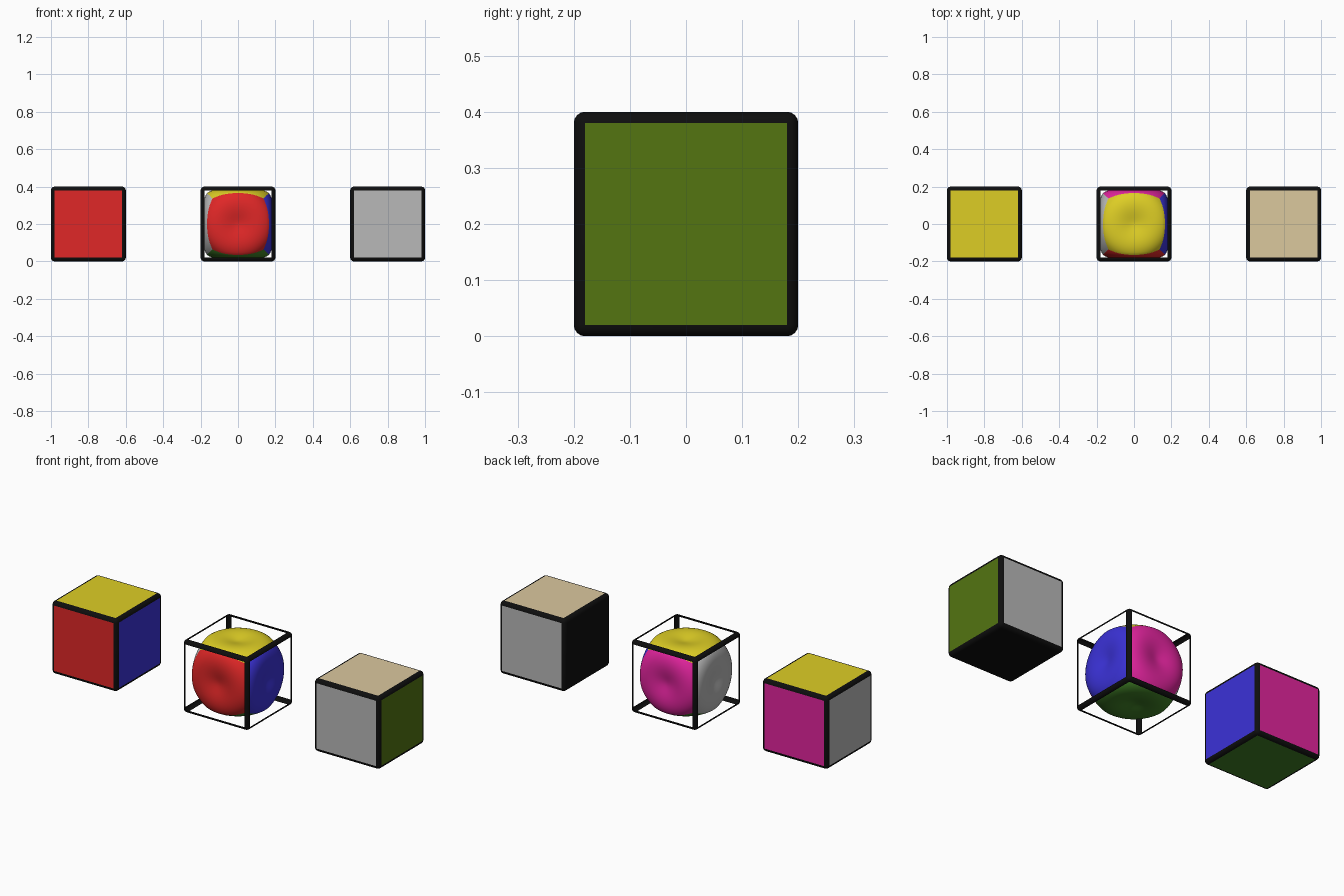
import bpy, bmesh, math
from mathutils import Vector

if "Cube" in bpy.data.objects:
    bpy.data.objects.remove(bpy.data.objects["Cube"])

HALF = 0.2       # half the size of one block
EDGE = 0.02      # radius of the black rounded edge


def material(name, rgb):
    """Flat colour from sRGB 0-255 values."""
    m = bpy.data.materials.new(name)
    lin = [c / 255 / 12.92 if c < 11 else ((c / 255 + 0.055) / 1.055) ** 2.4 for c in rgb]
    m.diffuse_color = (*lin, 1)
    m.use_nodes = True
    m.node_tree.nodes["Principled BSDF"].inputs["Base Color"].default_value = m.diffuse_color
    return m


black = material("black", (14, 14, 14))
red = material("red", (224, 39, 39))
yellow = material("yellow", (222, 206, 37))
blue = material("blue", (59, 50, 216))
magenta = material("magenta", (226, 36, 158))
grey = material("light_grey", (184, 184, 184))
green = material("green", (64, 128, 38))
olive = material("olive", (83, 117, 17))
tan = material("tan", (219, 200, 158))

# Colours in the order +x, -x, +y, -y, +z, -z
BRIGHT = [blue, grey, magenta, red, yellow, green]
MUTED = [olive, black, grey, grey, tan, black]


def side(v):
    """Index of the cube side a direction points to."""
    axis = max(range(3), key=lambda i: abs(v[i]))
    return axis * 2 + (v[axis] < 0)


def finish(bm, name, x, mats, smooth=False):
    me = bpy.data.meshes.new(name)
    bm.to_mesh(me)
    bm.free()
    for m in mats:
        me.materials.append(m)
    for p in me.polygons:
        p.use_smooth = smooth
    ob = bpy.data.objects.new(name, me)
    ob.location = (x, 0, HALF)
    bpy.context.collection.objects.link(ob)
    return ob


def rounded_part(name, x, mats, keep_panels):
    """Rounded cube, keeping either its flat panels or its rounded edges."""
    bm = bmesh.new()
    bmesh.ops.create_cube(bm, size=2 * HALF)
    bmesh.ops.bevel(bm, geom=bm.edges[:], offset=EDGE, segments=4,
                    profile=0.5, affect='EDGES')
    bm.normal_update()
    big = (2 * HALF - 2 * EDGE) ** 2 * 0.9
    drop = [f for f in bm.faces if (f.calc_area() > big) != keep_panels]
    bmesh.ops.delete(bm, geom=drop, context='FACES')
    if keep_panels:
        for f in bm.faces:
            f.material_index = side(f.normal)
    return finish(bm, name, x, mats, smooth=not keep_panels)


def dented_ball(name, x, mats):
    """Cube blown up into a ball, with a soft dent in each side."""
    bm = bmesh.new()
    bmesh.ops.create_cube(bm, size=2)
    bmesh.ops.subdivide_edges(bm, edges=bm.edges[:], cuts=23, use_grid_fill=True)
    for f in bm.faces:
        f.material_index = side(f.calc_center_median())
    for v in bm.verts:
        # even out the grid by angle, then set the radius by angle from the side's axis
        d = Vector([math.tan(c * math.pi / 4) for c in v.co]).normalized()
        t = min(1, math.degrees(math.acos(min(1, max(abs(c) for c in d)))) / 50)
        v.co = d * (0.17 + 0.066 * t * t * (3 - 2 * t))
    return finish(bm, name, x, mats, smooth=True)


# Black edge frames on all three blocks
for label, x in (("left", -0.8), ("middle", 0.0), ("right", 0.8)):
    rounded_part(label + "_edge_frame", x, [black], False)

# Coloured sides of the outer blocks and the ball in the middle
rounded_part("left_block_panels", -0.8, BRIGHT, True)
rounded_part("right_block_panels", 0.8, MUTED, True)
dented_ball("middle_dented_ball", 0.0, BRIGHT)
